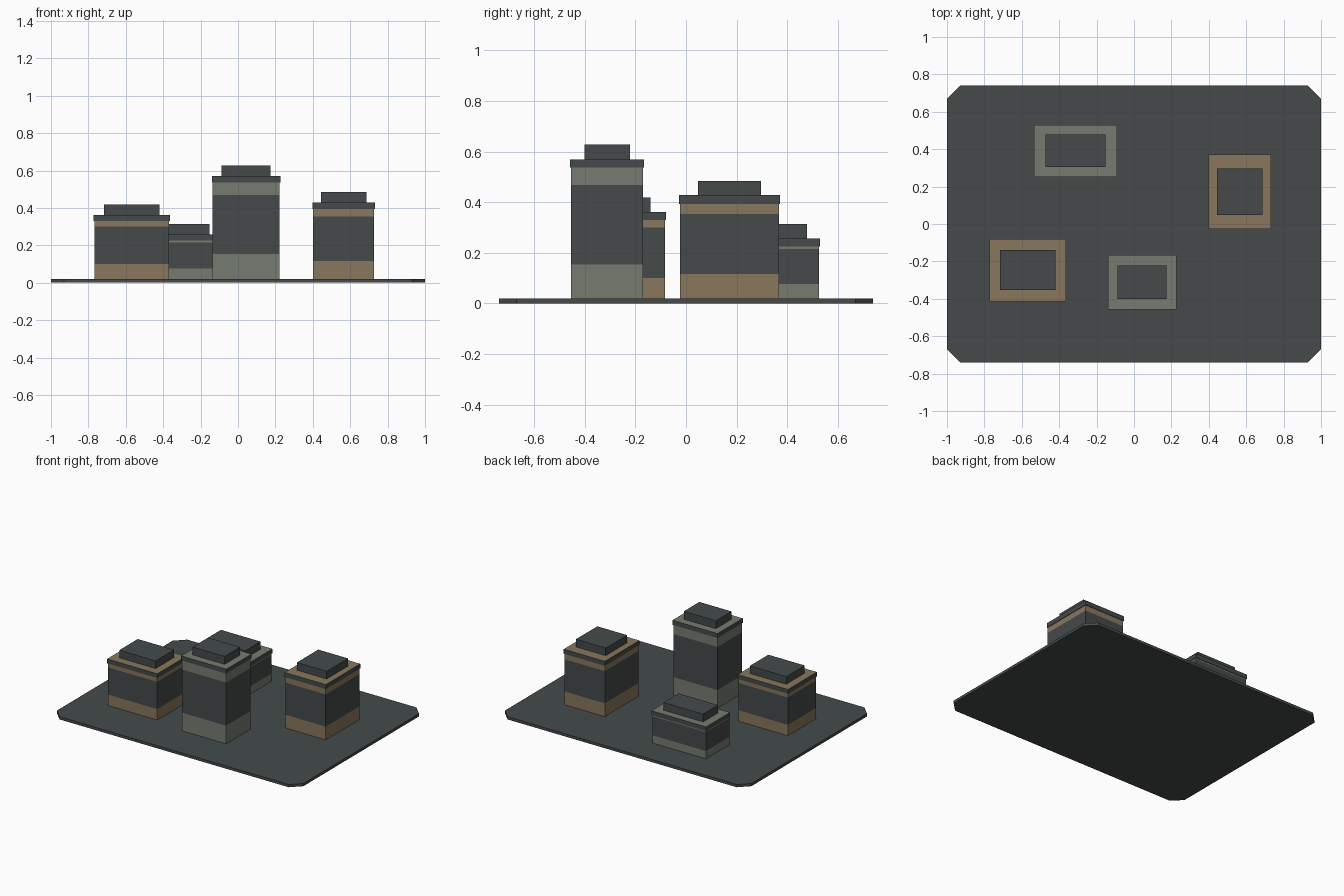
import bpy
import bmesh

cube = bpy.data.objects.get("Cube")
if cube:
    bpy.data.objects.remove(cube, do_unlink=True)


def material(name, r, g, b):
    m = bpy.data.materials.new(name)
    m.use_nodes = True
    m.diffuse_color = (r, g, b, 1)
    m.node_tree.nodes["Principled BSDF"].inputs["Base Color"].default_value = (r, g, b, 1)
    return m


slate = material("slate", 0.058, 0.068, 0.068)
tan = material("tan", 0.25, 0.185, 0.108)
sage = material("sage", 0.182, 0.202, 0.162)


def stack(name, outline, levels, mats, slots):
    """Extrude an outline through the levels; slots gives each band's material, then the top's."""
    bm = bmesh.new()
    rings = [[bm.verts.new((x, y, z)) for x, y in outline] for z in levels]
    n = len(outline)
    for low, high, slot in zip(rings, rings[1:], slots):
        for i in range(n):
            j = (i + 1) % n
            bm.faces.new((low[i], low[j], high[j], high[i])).material_index = slot
    bm.faces.new(rings[0][::-1]).material_index = slots[0]
    bm.faces.new(rings[-1]).material_index = slots[-1]
    mesh = bpy.data.meshes.new(name)
    bm.to_mesh(mesh)
    bm.free()
    for m in mats:
        mesh.materials.append(m)
    obj = bpy.data.objects.new(name, mesh)
    bpy.context.collection.objects.link(obj)
    return obj


def rect(cx, cy, w, d):
    return [(cx + sx * w / 2, cy + sy * d / 2)
            for sx, sy in ((-1, -1), (1, -1), (1, 1), (-1, 1))]


def building(name, wall, center, size, top_size, levels):
    """Banded body, overhanging roof edge and a roof block."""
    sill, lintel, eave, roof, top = levels
    cx, cy = center
    w, d = size
    # Body with a dark window band
    stack(name + "_body", rect(cx, cy, w, d), (GROUND, sill, lintel, eave),
          (wall, slate), (0, 1, 0, 0))
    # Roof edge: dark sides, wall-coloured top
    stack(name + "_roof_edge", rect(cx, cy, w + 0.008, d + 0.008), (eave, roof),
          (wall, slate), (1, 0))
    # Roof block
    stack(name + "_roof_block", rect(cx, cy, *top_size), (roof, top), (slate,), (0, 0))


# Ground plate with clipped corners
GROUND = 0.02
X, Y, C = 1.0, 0.74, 0.07
plate = [(C - X, -Y), (X - C, -Y), (X, C - Y), (X, Y - C),
         (X - C, Y), (C - X, Y), (-X, Y - C), (-X, C - Y)]
stack("ground_plate", plate, (0, GROUND), (slate,), (0, 0))

# Four buildings
building("right_block", tan, (-0.568, -0.247), (0.40, 0.327), (0.295, 0.214),
         (0.10, 0.30, 0.33, 0.362, 0.418))
building("left_block", tan, (0.565, 0.172), (0.326, 0.391), (0.242, 0.248),
         (0.117, 0.353, 0.394, 0.428, 0.484))
building("tower", sage, (0.043, -0.312), (0.358, 0.284), (0.26, 0.18),
         (0.153, 0.469, 0.537, 0.57, 0.628))
building("low_block", sage, (-0.313, 0.391), (0.435, 0.27), (0.32, 0.174),
         (0.077, 0.216, 0.225, 0.257, 0.314))
